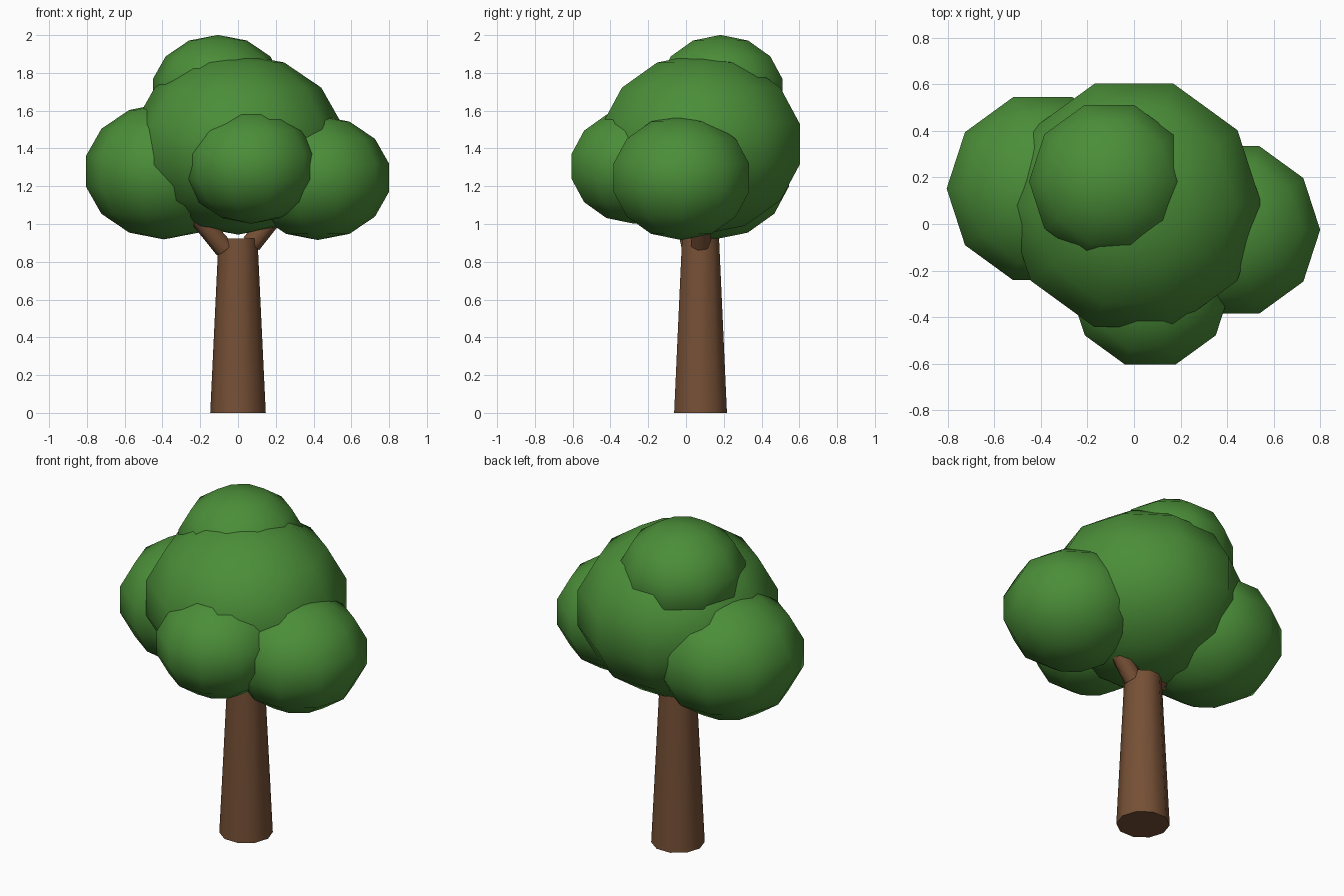
import bpy, bmesh, math
from mathutils import Matrix, Vector

cube = bpy.data.objects.get("Cube")
if cube:
    bpy.data.objects.remove(cube, do_unlink=True)


def make_material(name, rgb):
    mat = bpy.data.materials.new(name)
    mat.use_nodes = True
    mat.diffuse_color = (*rgb, 1)
    bsdf = mat.node_tree.nodes["Principled BSDF"]
    bsdf.inputs["Base Color"].default_value = (*rgb, 1)
    bsdf.inputs["Roughness"].default_value = 0.9
    return mat


bark = make_material("bark_brown", (0.18, 0.08, 0.036))
leaf = make_material("leaf_green", (0.07, 0.27, 0.04))


def lathe(name, profile, sides, mat, matrix):
    """Revolve (radius, height) points about z, first vertex on +x."""
    bm = bmesh.new()
    rings = []
    for r, z in profile:
        rings.append([bm.verts.new((r * math.cos(math.tau * i / sides),
                                    r * math.sin(math.tau * i / sides), z))
                      for i in range(sides)])
    for low, high in zip(rings, rings[1:]):
        for i in range(sides):
            j = (i + 1) % sides
            bm.faces.new((low[i], low[j], high[j], high[i]))
    bm.faces.new(rings[0][::-1])
    bm.faces.new(rings[-1])
    # Rings of zero radius collapse to poles
    bmesh.ops.remove_doubles(bm, verts=bm.verts, dist=1e-5)
    bmesh.ops.recalc_face_normals(bm, faces=bm.faces)
    mesh = bpy.data.meshes.new(name)
    bm.to_mesh(mesh)
    bm.free()
    mesh.materials.append(mat)
    obj = bpy.data.objects.new(name, mesh)
    bpy.context.collection.objects.link(obj)
    obj.matrix_world = matrix
    bpy.ops.object.select_all(action="DESELECT")
    obj.select_set(True)
    bpy.context.view_layer.objects.active = obj
    bpy.ops.object.shade_smooth_by_angle(angle=math.radians(60))
    return obj


def foliage(name, centre, radius):
    # Slightly flattened ball: seven bands, ten sides
    bands = 7
    angles = [math.pi * (k / bands - 0.5) for k in range(bands + 1)]
    profile = [(radius * math.cos(a) if 0 < k < bands else 0,
                0.85 * radius * math.sin(a)) for k, a in enumerate(angles)]
    lathe(name, profile, 10, leaf, Matrix.Translation(centre))


def branch(name, start, end):
    start, end = Vector(start), Vector(end)
    axis = end - start
    turn = axis.to_track_quat("Z", "Y").to_matrix().to_4x4()
    lathe(name, [(0.055, 0), (0.045, axis.length)], 7, bark,
          Matrix.Translation(start) @ turn)


# Trunk and its two forking branches
lathe("trunk", [(0.147, 0), (0.103, 0.923)], 10, bark,
      Matrix.Translation((0, 0.077, 0)))
branch("right_branch", (-0.07, 0.03, 0.87), (-0.3, -0.04, 1.14))
branch("left_branch", (0.07, 0.077, 0.895), (0.3, 0.08, 1.17))

# Crown
foliage("main_foliage", (0, 0.08, 1.423), 0.564)
foliage("top_foliage", (-0.106, 0.183, 1.70), 0.354)
foliage("right_foliage", (-0.392, 0.152, 1.279), 0.424)
foliage("left_foliage", (0.422, -0.025, 1.245), 0.388)
foliage("front_foliage", (0.07, -0.274, 1.305), 0.357)
